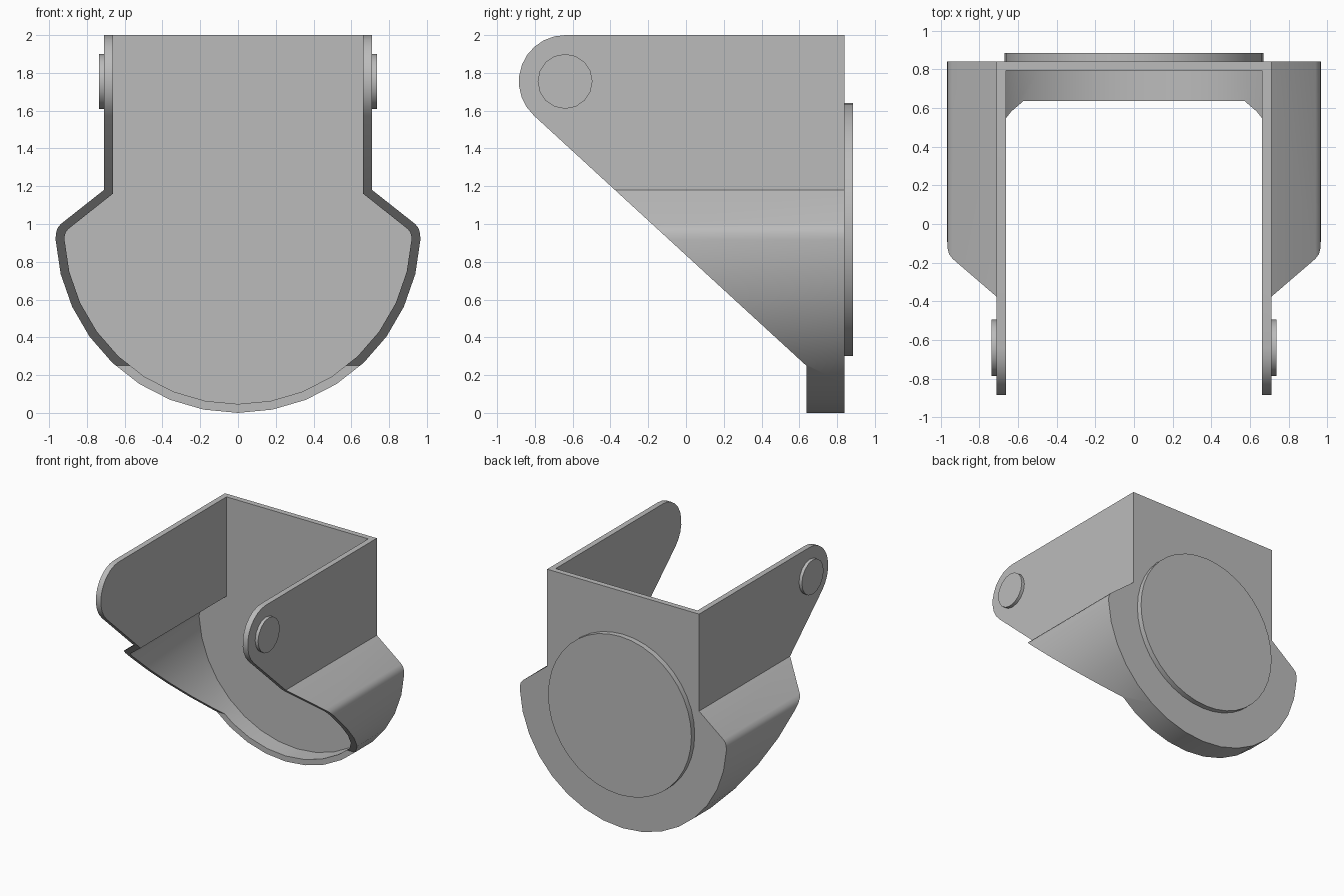
import bpy
import bmesh
from math import sin, cos, radians, pi
from mathutils import Matrix, Vector

if "Cube" in bpy.data.objects:
    bpy.data.objects.remove(bpy.data.objects["Cube"])

grey = bpy.data.materials.new("plain grey")
grey.use_nodes = True
grey.diffuse_color = (0.5, 0.5, 0.5, 1)
grey.node_tree.nodes["Principled BSDF"].inputs["Base Color"].default_value = (0.5, 0.5, 0.5, 1)

ARC_Z = 0.967      # height of the rounded belly's centre
WALL = 0.047
BACK = 0.84


def finish(name, bm):
    bmesh.ops.recalc_face_normals(bm, faces=bm.faces)
    mesh = bpy.data.meshes.new(name)
    bm.to_mesh(mesh)
    bm.free()
    mesh.materials.append(grey)
    obj = bpy.data.objects.new(name, mesh)
    bpy.context.collection.objects.link(obj)
    return obj


def prism(name, points, offset):
    """Extrude a closed 3D outline along an offset."""
    bm = bmesh.new()
    face = bm.faces.new([bm.verts.new(p) for p in points])
    new = bmesh.ops.extrude_face_region(bm, geom=[face])["geom"]
    verts = [v for v in new if isinstance(v, bmesh.types.BMVert)]
    bmesh.ops.translate(bm, verts=verts, vec=Vector(offset))
    return finish(name, bm)


def disc(name, radius, depth, centre, axis, sides):
    bm = bmesh.new()
    bmesh.ops.create_cone(bm, cap_ends=True, segments=sides, radius1=radius,
                          radius2=radius, depth=depth,
                          matrix=Matrix.Translation(centre) @ Matrix.Rotation(pi / 2, 4, axis))
    return finish(name, bm)


def outline(half, radius, y):
    """Upper half-profile, then the belly arc, mirrored across x."""
    steps = 8
    arc = [(radius * cos(a), ARC_Z - radius * sin(a))
           for a in (radians(3 + 87 * i / steps) for i in range(steps + 1))]
    right = half + arc
    left = [(-x, z) for x, z in reversed(right[:-1])]
    return [(x, y, z) for x, z in right + left]


def cut(target, tool, operation):
    mod = target.modifiers.new("cut", "BOOLEAN")
    mod.operation = operation
    mod.solver = "EXACT"
    mod.object = tool
    bpy.context.view_layer.update()
    result = bpy.data.meshes.new_from_object(
        target.evaluated_get(bpy.context.evaluated_depsgraph_get()))
    target.modifiers.clear()
    target.data = result
    bpy.data.objects.remove(tool)


# Housing: outer solid, hollowed from the front and top
housing = prism("housing", outline(
    [(0.71, 2), (0.71, 1.18), (0.938, 1.0), (0.956, 0.978), (0.964, 0.95)],
    0.967, -1), (0, BACK + 1, 0))
hollow = prism("hollow_cutter", outline(
    [(0.71 - WALL, 2.2), (0.71 - WALL, 1.16), (0.9, 0.972), (0.911, 0.957), (0.917, 0.94)],
    0.967 - WALL, -1.2), (0, BACK - WALL + 1.2, 0))
cut(housing, hollow, "DIFFERENCE")

# Side silhouette: round ears in front, slanted lower edge, short sill
ear_y, ear_z, ear_r = -0.64, 1.755, 0.245
ear = [(ear_y + ear_r * cos(a), ear_z + ear_r * sin(a))
       for a in (radians(90 + 137.6 * i / 10) for i in range(11))]
side = [(BACK + 0.2, -0.2), (BACK + 0.2, 2)] + ear + [(0.637, 0.25), (0.637, -0.2)]
side_tool = prism("side_cutter", [(-1.2, y, z) for y, z in side], (2.4, 0, 0))
cut(housing, side_tool, "INTERSECT")

# Round pad on the back and pivot bosses on the ears
parts = [housing, disc("back_pad", 0.67, 0.05, (0, BACK + 0.02, 0.97), "X", 40)]
for name, s in (("left_pivot_boss", 1), ("right_pivot_boss", -1)):
    parts.append(disc(name, 0.145, 0.04, (s * 0.717, ear_y, ear_z), "Y", 16))

bpy.ops.object.select_all(action="DESELECT")
for part in parts:
    part.select_set(True)
bpy.context.view_layer.objects.active = housing
bpy.ops.object.shade_smooth_by_angle(angle=radians(30))
